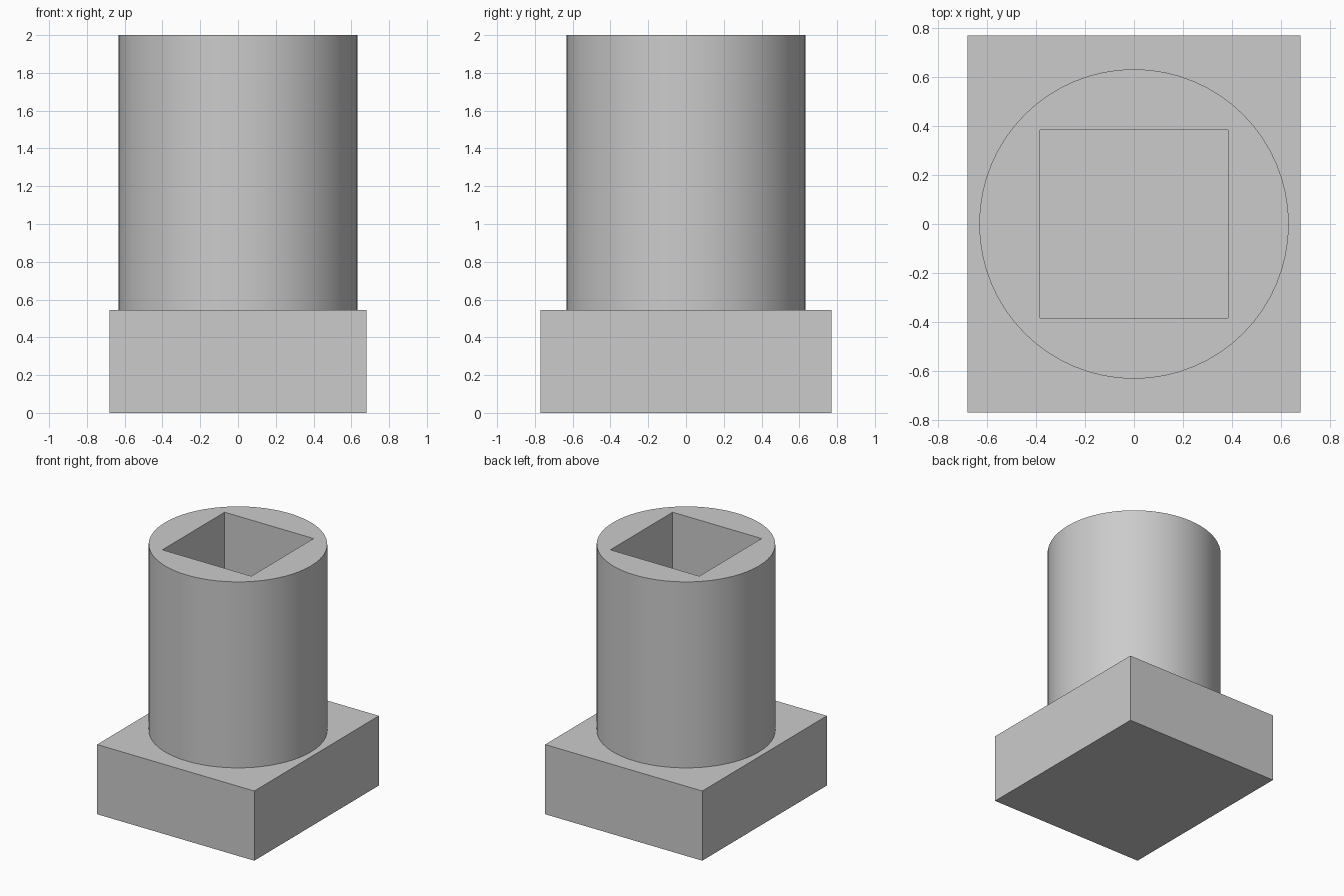
import bpy, bmesh, math

if "Cube" in bpy.data.objects:
    bpy.data.objects.remove(bpy.data.objects["Cube"])

BASE_X, BASE_Y, BASE_H = 1.36, 1.54, 0.545
TOP, RADIUS, HOLE, SIDES = 2.0, 0.633, 0.385, 64

grey = bpy.data.materials.new("plain grey")
grey.diffuse_color = (0.6, 0.6, 0.6, 1)
grey.use_nodes = True
grey.node_tree.nodes["Principled BSDF"].inputs["Base Color"].default_value = grey.diffuse_color


def add_object(name, bm):
    mesh = bpy.data.meshes.new(name)
    bmesh.ops.recalc_face_normals(bm, faces=bm.faces)
    bm.to_mesh(mesh)
    bm.free()
    mesh.materials.append(grey)
    obj = bpy.data.objects.new(name, mesh)
    bpy.context.collection.objects.link(obj)
    return obj


def add_loop(bm, points, z):
    verts = [bm.verts.new((x, y, z)) for x, y in points]
    return [bm.edges.new((v, verts[i - 1])) for i, v in enumerate(verts)]


# rectangular base block
bm = bmesh.new()
bmesh.ops.create_cube(bm, size=1)
for v in bm.verts:
    v.co.x *= BASE_X
    v.co.y *= BASE_Y
    v.co.z = (v.co.z + 0.5) * BASE_H
add_object("base_block", bm)

# round post with a square socket running down to the base
bm = bmesh.new()
circle = [(RADIUS * math.cos(math.tau * i / SIDES),
           RADIUS * math.sin(math.tau * i / SIDES)) for i in range(SIDES)]
square = [(-HOLE, -HOLE), (HOLE, -HOLE), (HOLE, HOLE), (-HOLE, HOLE)]
rims = add_loop(bm, circle, TOP) + add_loop(bm, square, TOP)
bmesh.ops.triangle_fill(bm, edges=rims, use_beauty=True, normal=(0, 0, 1))
walls = bmesh.ops.extrude_edge_only(bm, edges=rims)
for v in walls["geom"]:
    if isinstance(v, bmesh.types.BMVert):
        v.co.z = BASE_H
post = add_object("round_post", bm)

# smooth the round wall, keep rims and socket corners sharp
bpy.context.view_layer.objects.active = post
post.select_set(True)
bpy.ops.object.shade_smooth_by_angle(angle=math.radians(30))
